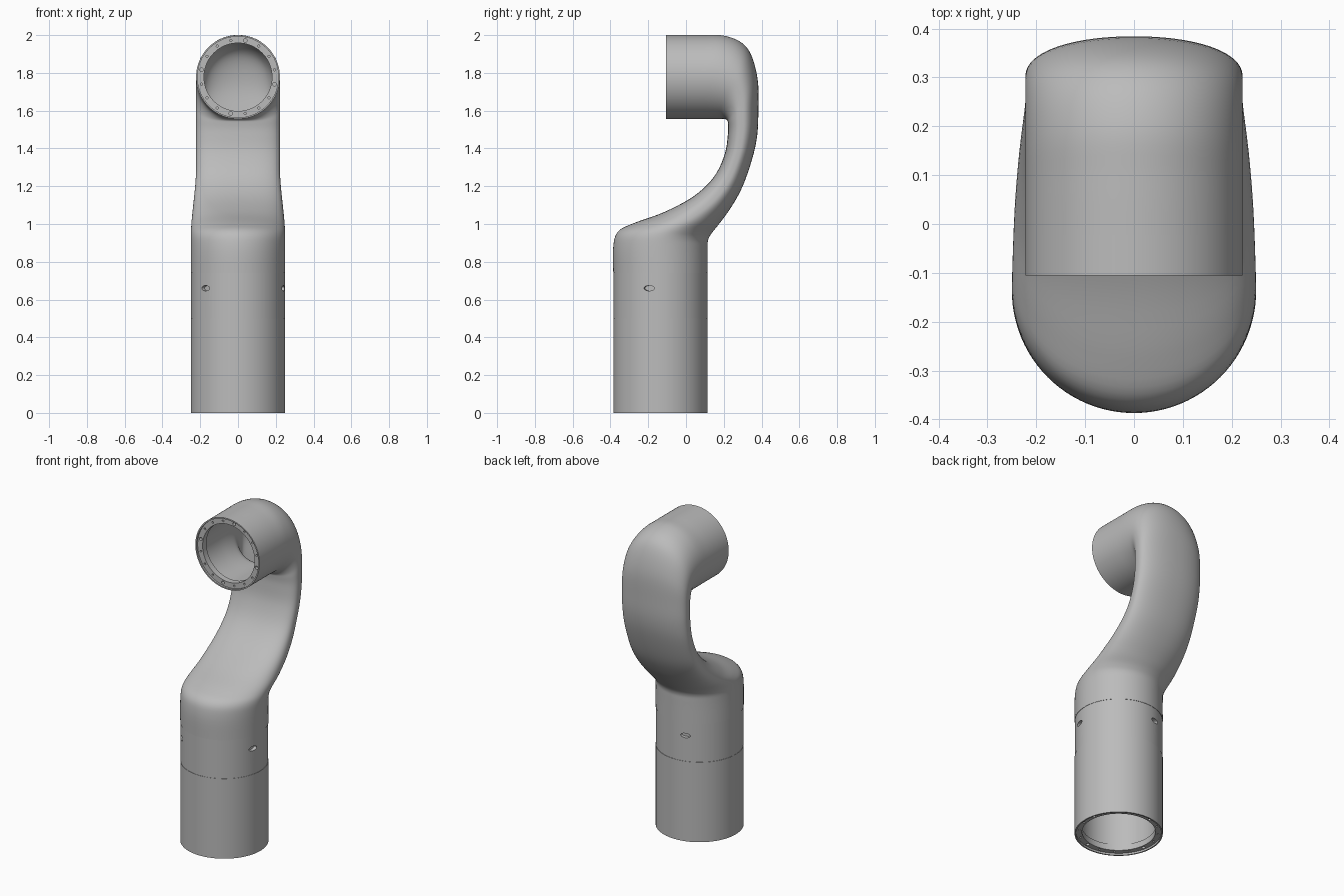
import bpy, bmesh, math
from mathutils import Matrix, Vector

if "Cube" in bpy.data.objects:
    bpy.data.objects.remove(bpy.data.objects["Cube"], do_unlink=True)

SIDES = 96
TUBE_Y, TUBE_R = -0.135, 0.25
HEAD_Z, HEAD_R = 1.778, 0.222
WALL = 0.035

grey = bpy.data.materials.new("satin_grey")
grey.use_nodes = True
grey.diffuse_color = (0.5, 0.5, 0.5, 1)
grey.node_tree.nodes["Principled BSDF"].inputs["Base Color"].default_value = grey.diffuse_color


def make_object(name, bm):
    bmesh.ops.recalc_face_normals(bm, faces=bm.faces)
    mesh = bpy.data.meshes.new(name)
    bm.to_mesh(mesh)
    bm.free()
    mesh.materials.append(grey)
    ob = bpy.data.objects.new(name, mesh)
    bpy.context.collection.objects.link(ob)
    return ob


def activate(ob):
    bpy.ops.object.select_all(action="DESELECT")
    ob.select_set(True)
    bpy.context.view_layer.objects.active = ob


def smooth(ob):
    activate(ob)
    bpy.ops.object.shade_smooth_by_angle(angle=math.radians(35))


def cut(ob, cutter):
    cutter.hide_render = True
    mod = ob.modifiers.new("holes", "BOOLEAN")
    mod.operation, mod.solver, mod.object = "DIFFERENCE", "EXACT", cutter
    activate(ob)
    bpy.ops.object.modifier_apply(modifier=mod.name)
    bpy.data.objects.remove(cutter, do_unlink=True)


def bridge(bm, rings):
    # joins a closed cycle of rings into one watertight wall
    for a, b in zip(rings, rings[1:] + rings[:1]):
        for i in range(len(a)):
            j = (i + 1) % len(a)
            bm.faces.new((a[i], a[j], b[j], b[i]))


def lathe(name, profile, place):
    bm = bmesh.new()
    rings = []
    for r, h in profile:
        angles = [2 * math.pi * i / SIDES for i in range(SIDES)]
        rings.append([bm.verts.new(place @ Vector((r * math.cos(a), r * math.sin(a), h)))
                      for a in angles])
    bridge(bm, rings)
    return make_object(name, bm)


def bolt_cutter(count, radius, place):
    bm = bmesh.new()
    for i in range(count):
        a = 2 * math.pi * (i + 0.5) / count
        spot = Matrix.Translation((radius * math.cos(a), radius * math.sin(a), 0.018))
        bmesh.ops.create_cone(bm, cap_ends=True, segments=16, depth=0.03,
                              radius1=0.01 if i % 4 == 0 else 0.006,
                              radius2=0.01 if i % 4 == 0 else 0.006,
                              matrix=place @ spot)
    return make_object("bolt_cutter", bm)


def flanged_tube(name, r, length, place):
    # open tube with a thin rim, a recessed bolt flange and a stepped bore
    bore = r - 0.042
    profile = [(r, 0), (r, length), (r - WALL, length), (r - WALL, 0.05), (bore, 0.05),
               (bore, 0.012), (r - 0.008, 0.012), (r - 0.008, 0)]
    ob = lathe(name, profile, place)
    cut(ob, bolt_cutter(16, r - 0.025, place))
    smooth(ob)


tube_place = Matrix.Translation((0, TUBE_Y, 0))
head_place = Matrix.Translation((0, -0.105, HEAD_Z)) @ Matrix.Rotation(-math.pi / 2, 4, "X")
flanged_tube("base_tube", TUBE_R, 0.5, tube_place)
flanged_tube("head_collar", HEAD_R, 0.083, head_place)

# Sleeve with three oval access holes
r = TUBE_R - 0.002
sleeve = lathe("sleeve", [(r, 0.5), (r, 0.74), (r - WALL, 0.74), (r - WALL, 0.5)], tube_place)
bm = bmesh.new()
for k in range(3):
    turn = Matrix.Rotation(math.radians(-14 + 120 * k), 4, "Z")
    spot = Matrix.Translation((TUBE_R, 0, 0.66)) @ Matrix.Rotation(math.pi / 2, 4, "Y")
    oval = Matrix.Diagonal((0.014, 0.029, 1, 1))
    bmesh.ops.create_cone(bm, cap_ends=True, segments=24, radius1=1, radius2=1, depth=0.05,
                          matrix=tube_place @ turn @ spot @ oval)
cut(sleeve, make_object("oval_cutter", bm))
smooth(sleeve)

# Curved neck: front and back outline points (y, z, y, z) of each cross-section
OUTLINE = [
    (-.385, .74, .115, .74), (-.385, .88, .115, .87), (-.36, .96, .117, .915),
    (-.275, 1.005, .135, .95), (-.116, 1.063, .175, 1), (.042, 1.148, .24, 1.09),
    (.148, 1.25, .3, 1.2), (.205, 1.37, .352, 1.35), (.222, 1.48, .377, 1.47),
    (.222, 1.535, .383, 1.6), (.217, 1.55, .38, 1.76), (.2, 1.556, .345, 1.895),
    (.17, 1.556, .29, 1.963), (.12, 1.556, .2, 1.997), (.05, 1.556, .1, 2),
    (-.022, 1.556, -.022, 2)]


def ease(a, b, x):
    t = min(max((x - a) / (b - a), 0), 1)
    return t * t * (3 - 2 * t)


def spline(rows, t):
    # smooth curve through the rows
    i = min(int(t), len(rows) - 2)
    f = t - i
    p0, p1, p2, p3 = (rows[min(max(i + k, 0), len(rows) - 1)] for k in (-1, 0, 1, 2))
    return [0.5 * (2 * b + (c - a) * f + (2 * a - 5 * b + 4 * c - d) * f * f
                   + (3 * b - a - 3 * c + d) * f ** 3) for a, b, c, d in zip(p0, p1, p2, p3)]


def power(x, n):
    return math.copysign(abs(x) ** (2 / n), x)


def section(bm, t, inset):
    fy, fz, by, bz = spline(OUTLINE, t)
    front, back = Vector((0, fy, fz)), Vector((0, by, bz))
    mid, half = (front + back) / 2, (front - back) / 2
    half *= 1 - inset / half.length
    width = TUBE_R + (HEAD_R - TUBE_R) * ease(0.92, 1.3, mid.z) - inset
    flat = ease(3, 6, t) * (1 - ease(9, 12, t))
    ring = []
    for i in range(SIDES):
        a = 2 * math.pi * i / SIDES
        c, s = math.cos(a), math.sin(a)
        n = 2 + flat * (1 if s > 0 else 0.15)
        ring.append(bm.verts.new(mid + half * power(s, n) + Vector((width * power(c, n), 0, 0))))
    return ring


bm = bmesh.new()
STEPS = 5
times = [i / STEPS for i in range((len(OUTLINE) - 1) * STEPS + 1)]
bridge(bm, [section(bm, t, 0) for t in times] + [section(bm, t, WALL) for t in reversed(times)])
smooth(make_object("curved_neck", bm))
